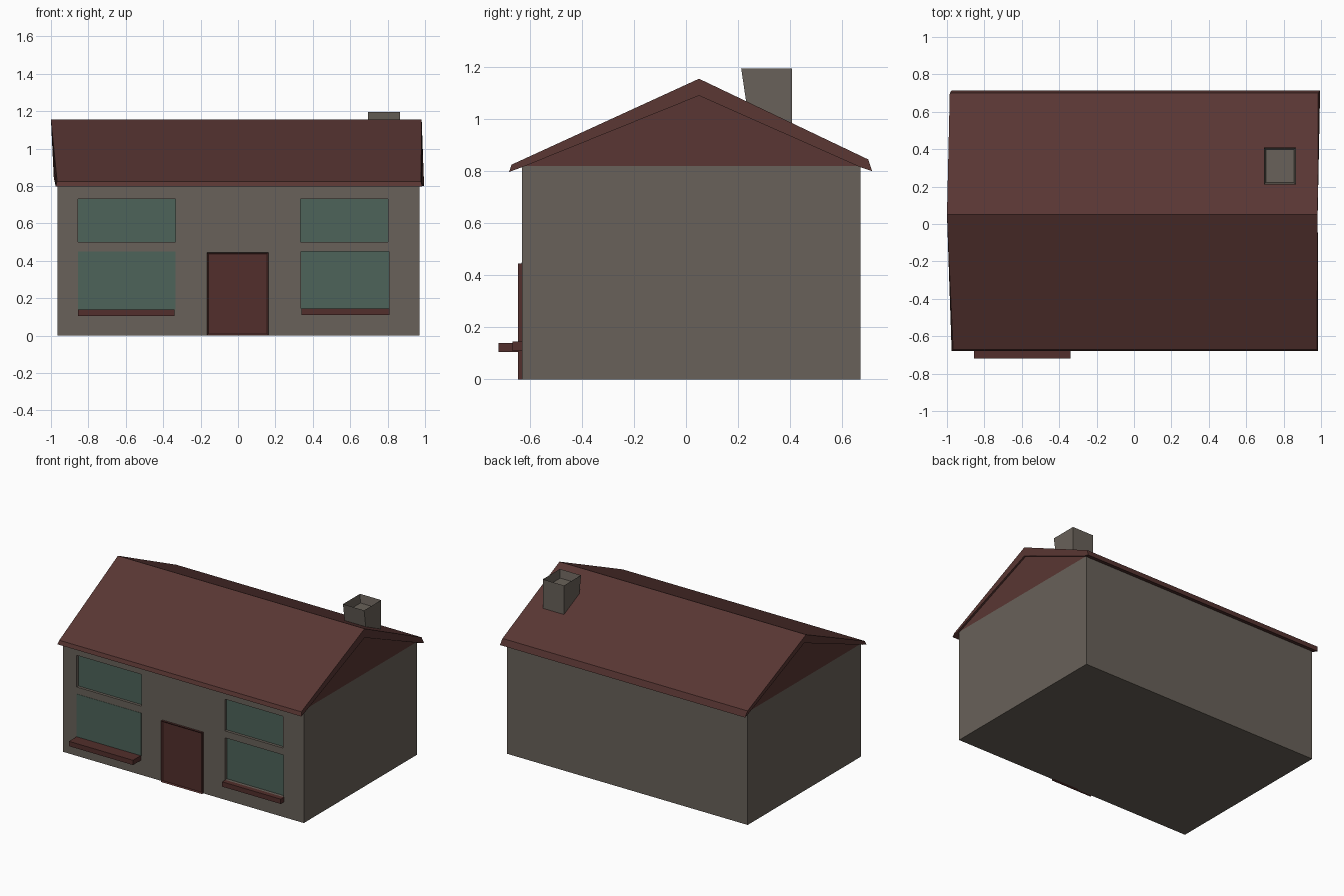
import bpy, bmesh
from mathutils import Vector

if "Cube" in bpy.data.objects:
    bpy.data.objects.remove(bpy.data.objects["Cube"])


def material(name, rgb):
    m = bpy.data.materials.new(name)
    m.diffuse_color = (*rgb, 1)
    m.use_nodes = True
    m.node_tree.nodes["Principled BSDF"].inputs["Base Color"].default_value = m.diffuse_color
    return m


STONE = material("stone", (0.14, 0.12, 0.10))
TILE = material("tile", (0.10, 0.037, 0.033))
GLASS = material("glass", (0.075, 0.125, 0.10))
WOOD = material("wood", (0.085, 0.028, 0.025))


def finish(name, bm, mat):
    bmesh.ops.recalc_face_normals(bm, faces=bm.faces)
    me = bpy.data.meshes.new(name)
    bm.to_mesh(me)
    bm.free()
    me.materials.append(mat)
    ob = bpy.data.objects.new(name, me)
    bpy.context.collection.objects.link(ob)
    return ob


def box_bm(x, y, z):
    bm = bmesh.new()
    bmesh.ops.create_cube(bm, size=1)
    for v in bm.verts:
        v.co = Vector([r[0] if c < 0 else r[1] for c, r in zip(v.co, (x, y, z))])
    return bm


def box(name, x, y, z, mat):
    return finish(name, box_bm(x, y, z), mat)


def recess(bm, normal, width, depth):
    """Inset the face pointing along normal and push it inwards."""
    bm.normal_update()
    n = Vector(normal)
    face = max(bm.faces, key=lambda f: f.normal.dot(n))
    bmesh.ops.inset_individual(bm, faces=[face], thickness=width)
    for v in face.verts:
        v.co -= n * depth


def prism(name, profile, left, right, mat):
    """Loft a (y, z) profile along x, with an x position per point at each end."""
    bm = bmesh.new()
    a = [bm.verts.new((x, *p)) for x, p in zip(left, profile)]
    b = [bm.verts.new((x, *p)) for x, p in zip(right, profile)]
    bm.faces.new(a)
    bm.faces.new(b)
    for i in range(len(a)):
        j = (i + 1) % len(a)
        bm.faces.new((a[i], a[j], b[j], b[i]))
    return finish(name, bm, mat)


FRONT = -0.63

# walls and gable
walls = box("walls", (-0.965, 0.97), (FRONT, 0.67), (0, 0.82), STONE)
prism("gable", [(FRONT, 0.815), (0.05, 1.11), (0.67, 0.815)], [-0.965] * 3, [0.97] * 3, TILE)

# windows: recessed openings with a pane at the back
windows = {
    "upper_left": ((-0.855, -0.335), (0.50, 0.73)),
    "upper_right": ((0.335, 0.803), (0.50, 0.73)),
    "lower_right": ((0.338, 0.807), (0.145, 0.45)),
}
for key, (x, z) in windows.items():
    cutter = box("cutter_" + key, x, (FRONT - 0.05, FRONT + 0.022), z, STONE)
    cutter.hide_render = True
    cutter.hide_viewport = True
    mod = walls.modifiers.new(key, "BOOLEAN")
    mod.operation = "DIFFERENCE"
    mod.solver = "EXACT"
    mod.object = cutter
    box("window_" + key, x, (FRONT + 0.02, FRONT + 0.03), z, GLASS)
box("window_lower_left", (-0.855, -0.335), (FRONT - 0.002, FRONT + 0.01), (0.14, 0.45), GLASS)

# window sills
box("sill_left", (-0.855, -0.34), (-0.72, FRONT + 0.01), (0.105, 0.14), WOOD)
box("sill_right", (0.34, 0.81), (-0.667, FRONT + 0.01), (0.11, 0.145), WOOD)

# door with a raised frame
bm = box_bm((-0.167, 0.163), (-0.645, FRONT + 0.01), (0.0, 0.445))
recess(bm, (0, -1, 0), 0.012, 0.008)
finish("door", bm, WOOD)

# roof: two slopes with thin eaves and slightly uneven ends
prism("roof",
      [(-0.67, 0.825), (0.05, 1.155), (0.70, 0.845), (0.715, 0.80),
       (0.67, 0.815), (0.05, 1.09), (FRONT, 0.815), (-0.68, 0.797)],
      [-0.967, -1.0, -0.985, -0.975, -0.975, -0.985, -0.975, -0.975],
      [0.978, 0.982, 0.985, 0.995, 0.985, 0.982, 0.985, 0.985], TILE)

# chimney: leaning front, hollow top
bm = box_bm((0.695, 0.865), (0.212, 0.408), (0.96, 1.195))
for v in bm.verts:
    if v.co.z < 1 and v.co.y < 0.3:
        v.co.y += 0.035
recess(bm, (0, 0, 1), 0.014, 0.06)
finish("chimney", bm, STONE)
